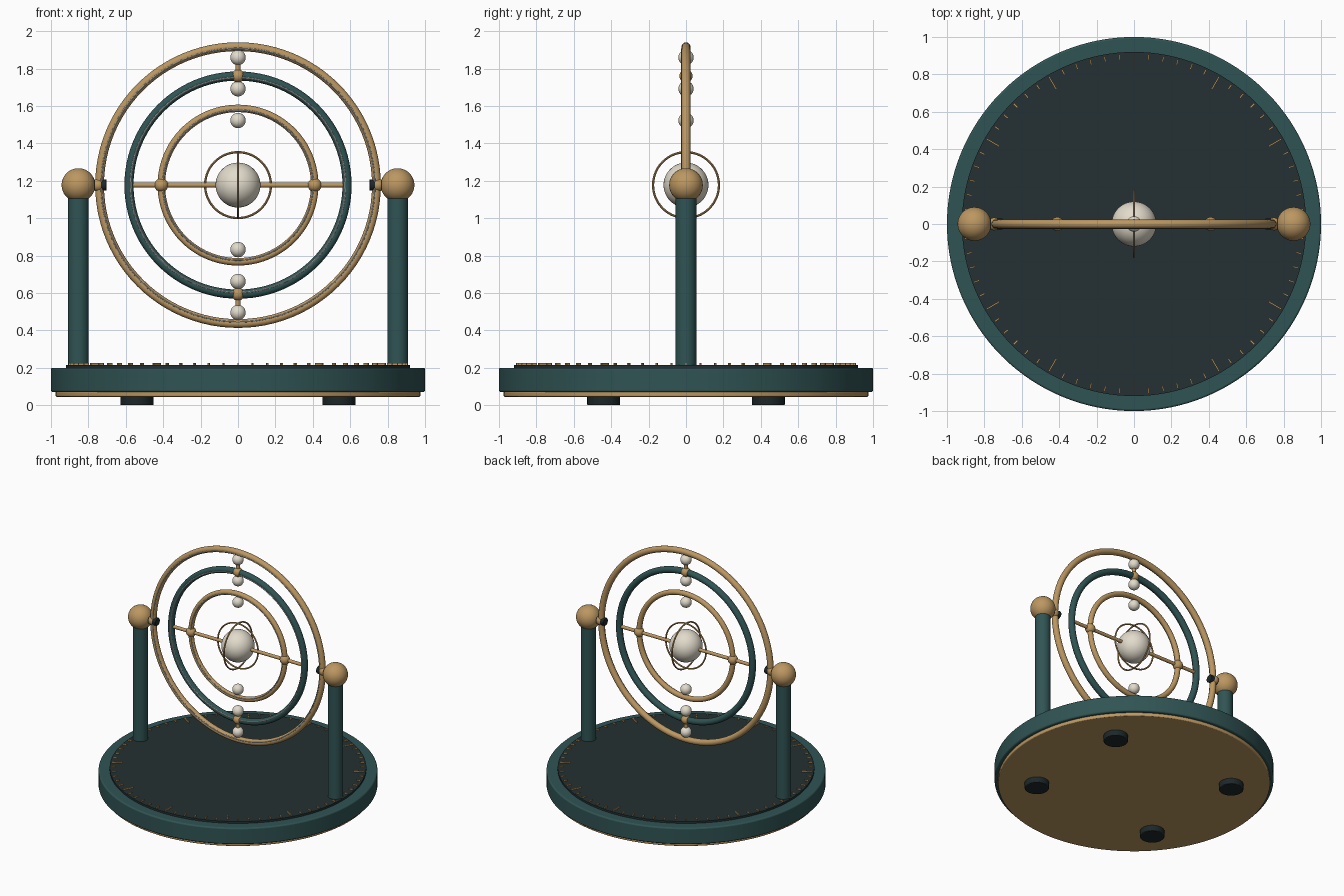
import bpy, math
from mathutils import Vector

if "Cube" in bpy.data.objects:
    bpy.data.objects.remove(bpy.data.objects["Cube"])

CZ = 1.177  # height of the gimbal centre


def mat(name, rgb):
    m = bpy.data.materials.new(name)
    m.diffuse_color = (*rgb, 1)
    m.use_nodes = True
    m.node_tree.nodes["Principled BSDF"].inputs["Base Color"].default_value = m.diffuse_color
    return m


TEAL = mat("teal", (0.030, 0.088, 0.088))
DARK = mat("dark_slate", (0.018, 0.030, 0.032))
BLACK = mat("near_black", (0.012, 0.020, 0.022))
BRASS = mat("brass", (0.50, 0.31, 0.12))
IVORY = mat("ivory", (0.76, 0.71, 0.60))
SILVER = mat("silver", (0.42, 0.42, 0.40))


def finish(name, material, bevel=0):
    o = bpy.context.object
    o.name = name
    o.data.materials.append(material)
    if bevel:
        b = o.modifiers.new("bevel", "BEVEL")
        b.width, b.segments, b.limit_method = bevel, 3, "ANGLE"
    bpy.ops.object.shade_smooth_by_angle(angle=math.radians(35))
    return o


def rod(name, a, b, r, material, verts=32, bevel=0):
    """Cylinder between two points."""
    a, b = Vector(a), Vector(b)
    d = b - a
    bpy.ops.mesh.primitive_cylinder_add(
        vertices=verts, radius=r, depth=d.length, location=(a + b) / 2,
        rotation=d.to_track_quat("Z", "Y").to_euler())
    return finish(name, material, bevel)


def ball(name, loc, r, material, seg=32):
    bpy.ops.mesh.primitive_uv_sphere_add(
        segments=seg, ring_count=seg // 2, radius=r, location=loc)
    return finish(name, material)


def ring(name, R, r, material, rot=(math.pi / 2, 0, 0), y=0, minor=14):
    bpy.ops.mesh.primitive_torus_add(
        major_radius=R, minor_radius=r, major_segments=96,
        minor_segments=minor, location=(0, y, CZ), rotation=rot)
    return finish(name, material)


# Base: underside disc, main drum, dial plate
rod("base_underplate", (0, 0, 0.045), (0, 0, 0.075), 0.975, BRASS, 128, 0.006)
rod("base_drum", (0, 0, 0.07), (0, 0, 0.20), 1.0, TEAL, 128, 0.010)
rod("dial_plate", (0, 0, 0.19), (0, 0, 0.215), 0.92, DARK, 128)

# Feet
for x in (-0.54, 0.54):
    for y in (-0.44, 0.44):
        rod("foot", (x, y, 0), (x, y, 0.05), 0.088, BLACK, 32, 0.005)

# Dial ticks, a longer one every 30 degrees
for i in range(72):
    a = math.radians(5 * i)
    r0 = 0.83 if i % 6 == 0 else 0.88
    r1 = 0.91
    m = (r0 + r1) / 2
    bpy.ops.mesh.primitive_cube_add(
        size=1, location=(m * math.cos(a), m * math.sin(a), 0.218), rotation=(0, 0, a))
    bpy.context.object.scale = (r1 - r0, 0.008, 0.014)
    finish("dial_tick", BRASS)

# Gimbal rings, each with a fine inlay on the front
for name, R, r, m in (("outer_ring", 0.740, 0.0235, BRASS),
                      ("middle_ring", 0.583, 0.0245, TEAL),
                      ("inner_ring", 0.410, 0.0200, BRASS)):
    ring(name, R, r, m)
    ring(name + "_inlay", R - 0.009, 0.005, SILVER, y=-r + 0.003, minor=8)

# Central globe with two crossed hoops
ball("globe", (0, 0, CZ), 0.12, IVORY, 48)
ring("hoop_front", 0.176, 0.006, BRASS, minor=8)
ring("hoop_side", 0.176, 0.006, BRASS, (0, math.pi / 2, 0), minor=8)

for s in (-1, 1):
    # Posts and pivots
    rod("post", (s * 0.853, 0, 0.21), (s * 0.853, 0, CZ), 0.055, TEAL, 32)
    ball("post_finial", (s * 0.853, 0, CZ), 0.09, BRASS, 48)
    rod("pivot_collar", (s * 0.703, 0, CZ), (s * 0.80, 0, CZ), 0.030, BLACK, 24, 0.004)
    ball("pivot_bead", (s * 0.748, 0, CZ), 0.034, BRASS)
    # Horizontal axle
    rod("axle", (s * 0.12, 0, CZ), (s * 0.57, 0, CZ), 0.013, BRASS, 16)
    ball("axle_bead", (s * 0.41, 0, CZ), 0.037, BRASS)
    # Vertical pin and beads
    rod("pin", (0, 0, CZ + s * 0.515), (0, 0, CZ + s * 0.68), 0.014, BRASS, 16)
    ball("pin_bead", (0, 0, CZ + s * 0.583), 0.035, BRASS)
    for d in (0.345, 0.515, 0.682):
        ball("ivory_bead", (0, 0, CZ + s * d), 0.041, IVORY)
